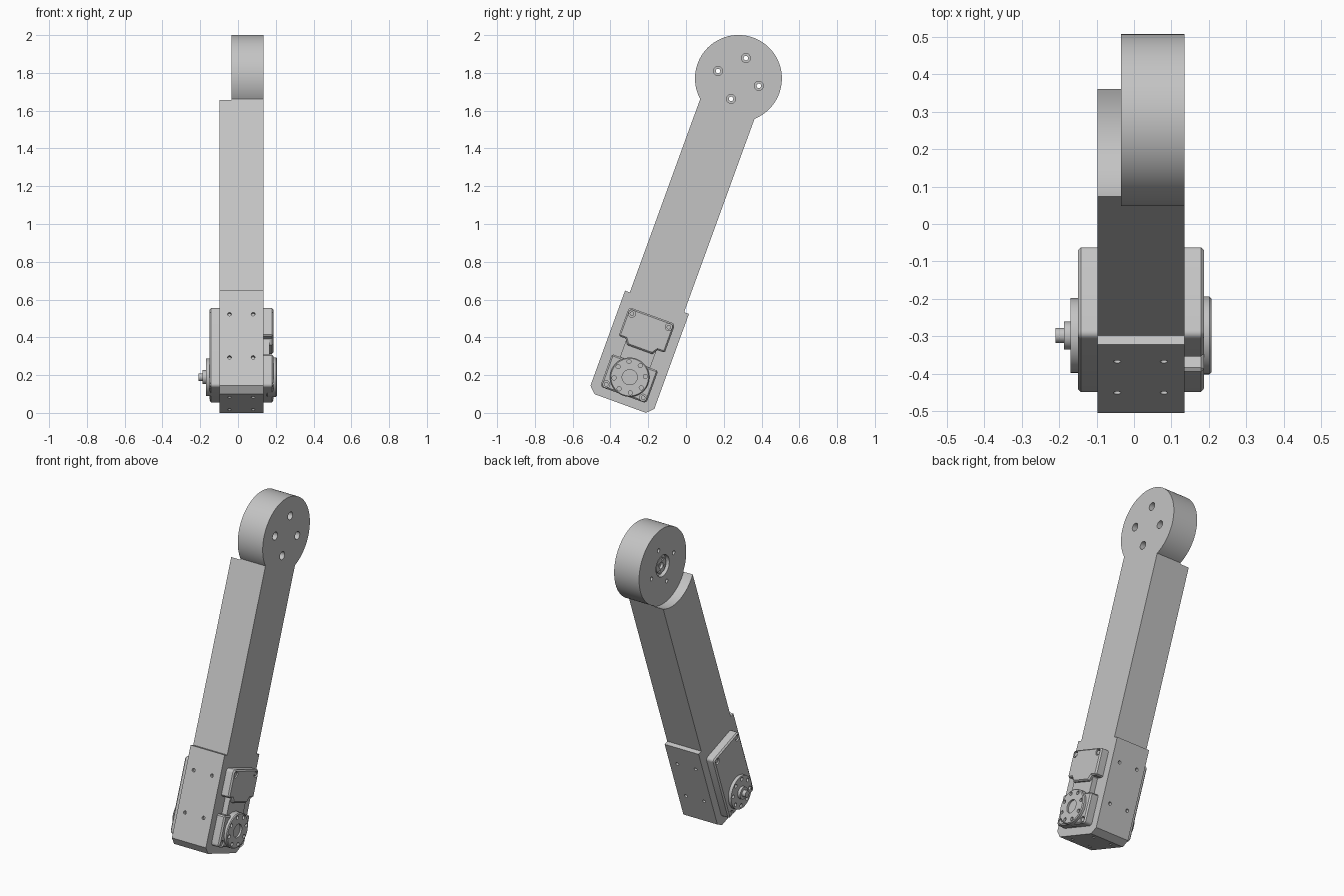
import bpy, bmesh
from math import pi, sin, cos, asin, sqrt, radians
from mathutils import Matrix, Vector

cube = bpy.data.objects.get("Cube")
if cube:
    bpy.data.objects.remove(cube, do_unlink=True)

# Parts are built upright around the motor axis, then tilted into place
PLACE = Matrix.Translation((0, -0.298, 0.189)) @ Matrix.Rotation(radians(-20), 4, 'X')
LEFT, RIGHT = -0.097, 0.135      # side faces of the arm
REACH = 1.683                    # motor axis to joint axis
JOINT_R = 0.23
JOINT_IN = -0.035                # inner face of the joint drum
AXES = {'X': Matrix.Rotation(pi / 2, 4, 'Y'),
        'Y': Matrix.Rotation(pi / 2, 4, 'X'),
        'Z': Matrix.Identity(4)}
parts = []

grey = bpy.data.materials.new("light_grey")
grey.use_nodes = True
colour = (0.55, 0.55, 0.55, 1)
grey.diffuse_color = colour
grey.node_tree.nodes["Principled BSDF"].inputs["Base Color"].default_value = colour


def make(name, bm):
    bmesh.ops.recalc_face_normals(bm, faces=bm.faces)
    mesh = bpy.data.meshes.new(name)
    bm.to_mesh(mesh)
    bm.free()
    obj = bpy.data.objects.new(name, mesh)
    bpy.context.collection.objects.link(obj)
    mesh.materials.append(grey)
    parts.append(obj)
    return obj


def prism(name, profile, x0, x1):
    """Extrude a (y, z) profile along x."""
    bm = bmesh.new()
    face = bm.faces.new([bm.verts.new((x0, y, z)) for y, z in profile])
    out = bmesh.ops.extrude_face_region(bm, geom=[face])
    verts = [v for v in out["geom"] if isinstance(v, bmesh.types.BMVert)]
    bmesh.ops.translate(bm, verts=verts, vec=(x1 - x0, 0, 0))
    return make(name, bm)


def add_rod(bm, axis, centre, r, length, segments):
    bmesh.ops.create_cone(bm, cap_ends=True, segments=segments, radius1=r, radius2=r,
                          depth=length, matrix=Matrix.Translation(centre) @ AXES[axis])


def rods(name, centres, r, length, axis='X', segments=24):
    bm = bmesh.new()
    for c in centres:
        add_rod(bm, axis, Vector(c), r, length, segments)
    return make(name, bm)


def disc(name, r, x0, x1, z=0.0):
    return rods(name, [((x0 + x1) / 2, 0, z)], r, abs(x1 - x0), segments=64)


def apply(obj, mod):
    bpy.context.view_layer.objects.active = obj
    bpy.ops.object.modifier_apply(modifier=mod.name)


def cut(obj, centres, r, length, axis='X', segments=20):
    cutter = rods("cutter", centres, r, length, axis, segments)
    cutter.hide_render = True
    mod = obj.modifiers.new("holes", 'BOOLEAN')
    mod.operation = 'DIFFERENCE'
    mod.object = cutter
    apply(obj, mod)
    parts.remove(cutter)
    bpy.data.objects.remove(cutter, do_unlink=True)


def bevel(obj, width):
    mod = obj.modifiers.new("bevel", 'BEVEL')
    mod.width = width
    mod.segments = 1
    mod.limit_method = 'ANGLE'
    mod.angle_limit = radians(60)
    apply(obj, mod)


def ring(x, radius, count, z=0.0, turn=0.0):
    return [(x, radius * sin(turn + 2 * pi * i / count),
             z + radius * cos(turn + 2 * pi * i / count)) for i in range(count)]


def arc(y, z, r, start, end, n):
    return [(y + r * cos(start + (end - start) * i / n),
             z + r * sin(start + (end - start) * i / n)) for i in range(n + 1)]


def mirrored(half):
    """Close a right-hand half profile, listed bottom to top."""
    return half + [(-y, z) for y, z in reversed(half)]


# Arm: motor bracket, beam and joint drum share one outline
beam, bracket = 0.153, 0.18
meet = -asin(sqrt(JOINT_R ** 2 - beam ** 2) / JOINT_R)
base = [(bracket - 0.035, -0.148), (bracket, -0.113), (bracket, 0.422), (beam, 0.422)]
drum = arc(0, REACH, JOINT_R, meet, pi - meet, 72)
arm = prism("arm", base + drum + [(-y, z) for y, z in reversed(base)], LEFT, RIGHT)

# Curved saddle beside the drum
saddle = 2 * (JOINT_IN - LEFT)
cut(arm, [(LEFT, 0, REACH)], 0.235, saddle, segments=96)

# Joint holes: through bores, counterbores and hub pocket
cut(arm, ring(0.05, 0.115, 4, REACH), 0.012, 0.4)
cut(arm, ring(RIGHT, 0.115, 4, REACH), 0.024, 0.12)
cut(arm, [(JOINT_IN, 0, REACH)], 0.065, 0.05, segments=48)
hub = disc("joint_hub", 0.047, -0.025, 0.0, REACH)
cut(hub, [(-0.025, 0, REACH)], 0.02, 0.03)
cut(hub, ring(-0.025, 0.034, 4, REACH, pi / 4), 0.006, 0.02, segments=12)

# Bracket screw holes on front, back and bottom
columns = (-0.045, 0.08)
cut(arm, [(x, y, z) for x in columns for y in (-bracket, bracket) for z in (0.046, 0.29)],
    0.01, 0.04, 'Y')
cut(arm, [(x, y, -0.148) for x in columns for y in (-0.096, 0.096)], 0.01, 0.04, 'Z')

# Motor case: plain on the left, waisted on the right
W, LOW, HIGH, RND = 0.13, -0.1, 0.347, 0.018
bottom = arc(W - RND, LOW + RND, RND, -pi / 2, 0, 5)
top = arc(W - RND, HIGH - RND, RND, 0, pi / 2, 5)
case_left = prism("motor_case_left", mirrored(bottom + top), -0.15, -0.06)
case_lower = prism("motor_case_lower", mirrored(bottom + [(W, 0.083)]), 0.06, 0.187)
case_upper = prism("motor_case_upper",
                   mirrored([(0.07, 0.156), (0.09, 0.185), (W, 0.185)] + top), 0.06, 0.187)
case_neck = prism("motor_case_neck", mirrored([(0.085, 0.05), (0.085, 0.2)]), 0.06, 0.168)
for case in (case_left, case_lower, case_upper):
    bevel(case, 0.008)

# Case corner screws in counterbores
for case, x, side, heights in ((case_left, -0.15, -1, (-0.078, 0.32)),
                               (case_lower, 0.187, 1, (-0.078,)),
                               (case_upper, 0.187, 1, (0.32,))):
    corners = [(x, y, z) for y in (-0.104, 0.104) for z in heights]
    cut(case, corners, 0.019, 0.04)
    rods(case.name + "_screws", [(x - side * 0.014, y, z) for _, y, z in corners], 0.012, 0.02)

# Output horn on the right
horn = disc("output_horn", 0.104, 0.15, 0.207)
bevel(horn, 0.005)
cut(horn, [(0.207, 0, 0)], 0.04, 0.024, segments=40)
cut(horn, ring(0.207, 0.083, 8, turn=pi / 8), 0.011, 0.03)

# Idler flange and stepped shaft on the left
flange = disc("idler_flange", 0.1, -0.17, -0.13)
cut(flange, ring(-0.17, 0.08, 8, turn=pi / 8), 0.011, 0.03)
disc("idler_boss", 0.037, -0.187, -0.16)
disc("idler_shaft", 0.02, -0.21, -0.18)

# Tilt everything and shade
bpy.ops.object.select_all(action='DESELECT')
for obj in parts:
    obj.data.transform(PLACE)
    obj.select_set(True)
bpy.context.view_layer.objects.active = arm
bpy.ops.object.shade_smooth_by_angle(angle=radians(30))
